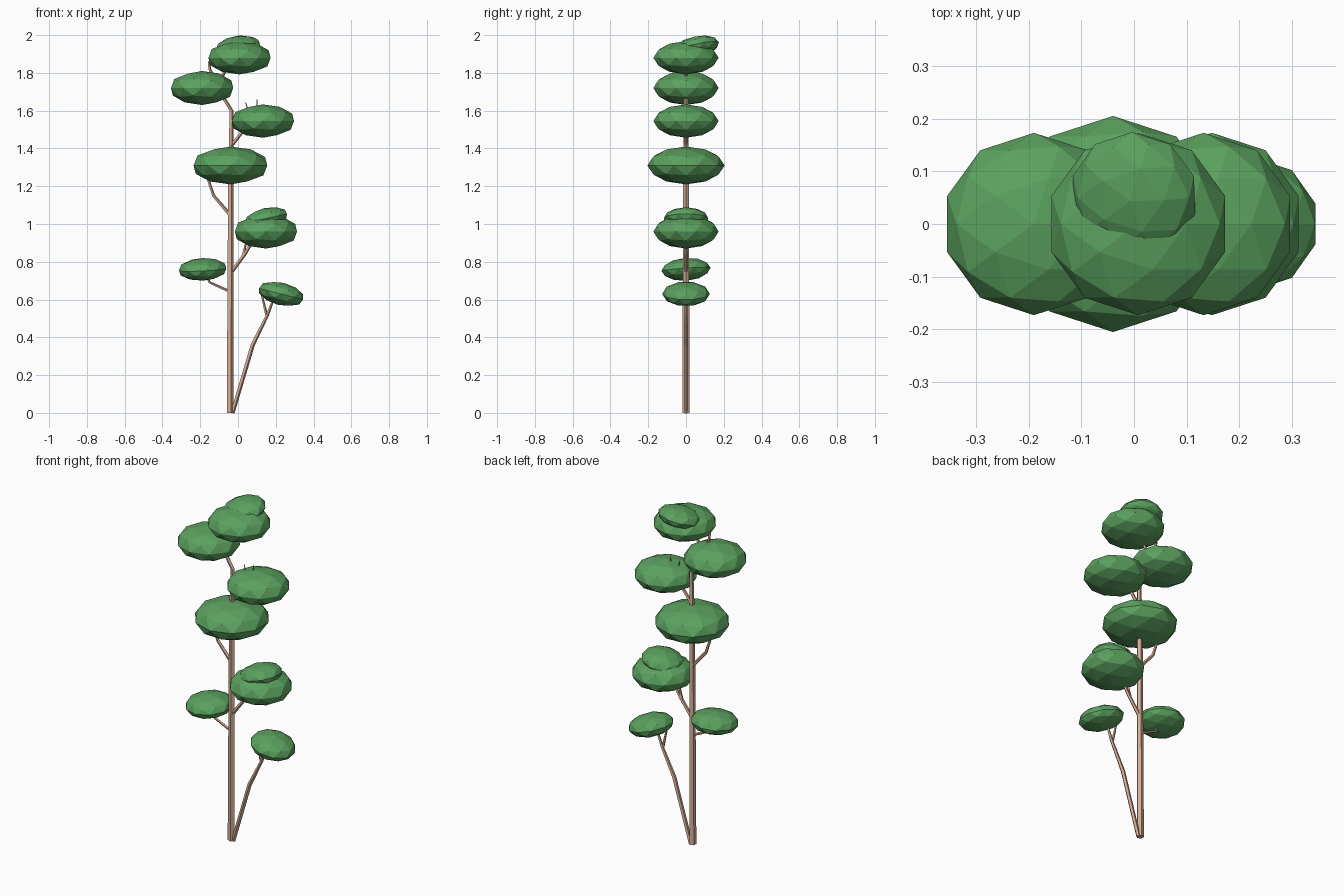
import bpy, bmesh, math
from mathutils import Vector

cube = bpy.data.objects.get("Cube")
if cube:
    bpy.data.objects.remove(cube, do_unlink=True)


def material(name, rgb):
    m = bpy.data.materials.new(name)
    m.use_nodes = True
    m.diffuse_color = (*rgb, 1)
    m.node_tree.nodes["Principled BSDF"].inputs["Base Color"].default_value = (*rgb, 1)
    return m


LEAF = material("leaf_green", (0.105, 0.36, 0.115))
BARK = material("bark_tan", (0.66, 0.42, 0.30))


def puff(name, loc, radius, half_height, tilt=(0, 0)):
    """Flattened faceted ball of leaves; tilt is in degrees about x and y."""
    bpy.ops.mesh.primitive_ico_sphere_add(subdivisions=2, radius=1, location=loc)
    ob = bpy.context.object
    ob.name = name
    ob.scale = (radius, radius, half_height)
    ob.rotation_euler = (math.radians(tilt[0]), math.radians(tilt[1]), 0)
    ob.data.materials.append(LEAF)


def limb(name, path, sides=5):
    """Tapered limb through (x, z, radius) points in the middle plane."""
    bm = bmesh.new()
    pts = [Vector((x, 0, z)) for x, z, _ in path]
    side = Vector((0, 1, 0))
    rings = []
    for i, p in enumerate(pts):
        along = (pts[min(i + 1, len(pts) - 1)] - pts[max(i - 1, 0)]).normalized()
        across = side.cross(along)
        ring = []
        for k in range(sides):
            a = math.tau * k / sides
            ring.append(bm.verts.new(p + path[i][2] * (across * math.cos(a) + side * math.sin(a))))
        rings.append(ring)
    for low, high in zip(rings, rings[1:]):
        for k in range(sides):
            n = (k + 1) % sides
            bm.faces.new((low[k], low[n], high[n], high[k]))
    bm.faces.new(rings[0])
    bm.faces.new(rings[-1])
    bmesh.ops.recalc_face_normals(bm, faces=bm.faces)
    mesh = bpy.data.meshes.new(name)
    bm.to_mesh(mesh)
    bm.free()
    mesh.materials.append(BARK)
    bpy.context.collection.objects.link(bpy.data.objects.new(name, mesh))


# Trunk, bending toward the crown
limb("trunk", [(-.043, 0, .02), (-.041, .7, .018), (-.039, 1.3, .016), (-.035, 1.6, .011),
               (-.085, 1.68, .010), (-.12, 1.75, .009), (-.15, 1.82, .008), (-.155, 1.86, .006)])
limb("crown_branch", [(-.11, 1.73, .009), (-.075, 1.80, .009), (0, 1.88, .007)])

# Long stem from the ground with its fork
limb("low_stem", [(-.03, 0, .012), (.077, .36, .012), (.156, .52, .009), (.19, .61, .006)])
limb("low_stem_fork", [(.15, .52, .008), (.12, .65, .005)])

# Side branches
limb("right_low_branch", [(-.04, .64, .008), (-.15, .69, .007), (-.18, .75, .005)])
limb("left_middle_branch", [(-.04, .74, .011), (.035, .84, .010), (.09, .93, .007)])
limb("left_middle_fork", [(.025, .83, .008), (.05, .93, .005)])
limb("right_middle_branch", [(-.04, 1.045, .011), (-.13, 1.15, .009), (-.16, 1.24, .007)])
limb("left_high_branch", [(-.04, 1.41, .011), (.02, 1.485, .009), (.1, 1.55, .007)])
limb("left_high_twig_inner", [(.07, 1.54, .006), (.055, 1.59, .005), (.04, 1.645, .002)])
limb("left_high_twig_outer", [(.1, 1.55, .006), (.1, 1.60, .005), (.1, 1.66, .002)])

# Foliage, from the bottom up
puff("foliage_left_lowest", (.228, 0, .63), .126, .06, (0, 14))
puff("foliage_right_low", (-.187, 0, .76), .131, .06, (4, -3))
puff("foliage_left_middle", (.148, 0, .96), .173, .09)
puff("foliage_left_middle_cap", (.15, 0, 1.03), .118, .055, (0, -12))
puff("foliage_centre", (-.04, 0, 1.31), .205, .10)
puff("foliage_left_high", (.132, 0, 1.545), .173, .088)
puff("foliage_right_high", (-.19, 0, 1.72), .173, .09)
puff("foliage_crown", (.008, 0, 1.88), .173, .088)
puff("foliage_crown_cap", (0, .055, 1.937), .122, .056, (12, -8))
